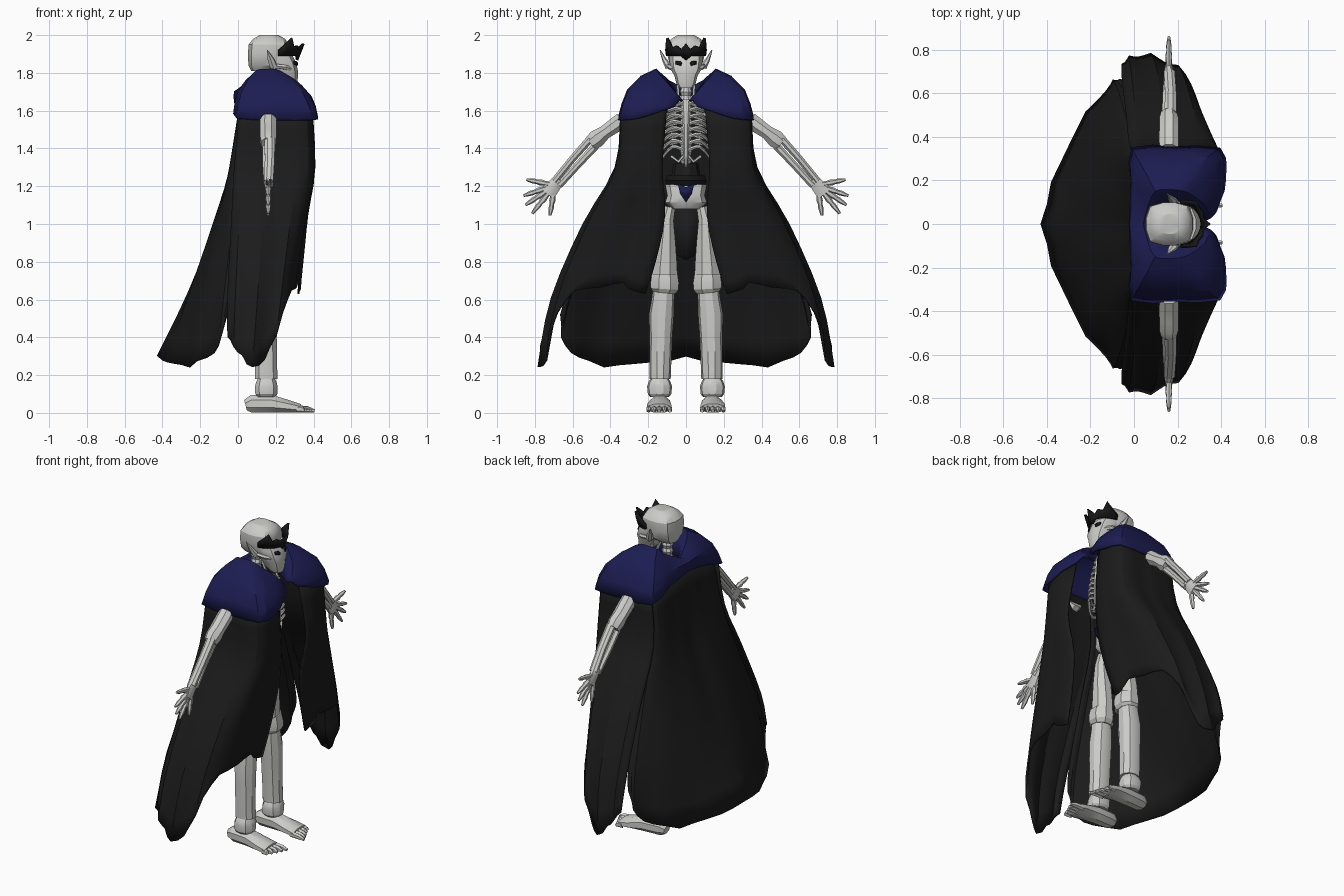
import bpy, bmesh, math, random
from mathutils import Vector as V
random.seed(4)

def material(name, col):
    m = bpy.data.materials.new(name)
    m.diffuse_color = (*col, 1)
    return m
BONE = material("bone", (0.60, 0.60, 0.58))
BLACK = material("black_cloth", (0.011, 0.011, 0.011))
DARK = material("dark_metal", (0.008, 0.008, 0.008))
BLUE = material("blue_cloth", (0.012, 0.012, 0.085))

def finish(name, bm, mat, mirror=False, thick=0, angle=30):
    bmesh.ops.recalc_face_normals(bm, faces=bm.faces)
    me = bpy.data.meshes.new(name)
    bm.to_mesh(me)
    bm.free()
    ob = bpy.data.objects.new(name, me)
    bpy.context.collection.objects.link(ob)
    me.materials.append(mat)
    bpy.ops.object.select_all(action='DESELECT')
    ob.select_set(True)
    bpy.context.view_layer.objects.active = ob
    bpy.ops.object.shade_smooth_by_angle(angle=math.radians(angle))
    if mirror:
        md = ob.modifiers.new("mirror", 'MIRROR')
        md.use_axis = (False, True, False)
    if thick:
        md = ob.modifiers.new("thickness", 'SOLIDIFY')
        md.thickness, md.offset = thick, 0
    return ob

# rings are (x, y, z, radius along axis u, radius across); p > 2 gives boxier sections
def add_tube(bm, rings, n=8, u=(1, 0, 0), p=2.0):
    pts, loops, u = [V(r[:3]) for r in rings], [], V(u)
    for i, r in enumerate(rings):
        d = (pts[min(i + 1, len(pts) - 1)] - pts[max(i - 1, 0)]).normalized()
        v = d.cross(u).normalized()
        loop = []
        for k in range(n):
            a = 2 * math.pi * (k + 0.5) / n
            c, s = math.cos(a), math.sin(a)
            f = (abs(c) ** p + abs(s) ** p) ** (-1 / p)
            loop.append(bm.verts.new(pts[i] + u * (c * f * r[3]) + v * (s * f * r[4])))
        loops.append(loop)
    for A, B in zip(loops, loops[1:]):
        for k in range(n):
            bm.faces.new((A[k], A[(k + 1) % n], B[(k + 1) % n], B[k]))
    bm.faces.new(loops[0])
    bm.faces.new(loops[-1])

def tubes(name, parts, mat=BONE, mirror=False, n=8, u=(1, 0, 0), p=2.0):
    bm = bmesh.new()
    for r in parts:
        add_tube(bm, r, n, u, p)
    return finish(name, bm, mat, mirror)

def spline(P, n):
    P, out = [V(q) for q in P], []
    Q = [2 * P[0] - P[1]] + P + [2 * P[-1] - P[-2]]
    for i in range(len(P) - 1):
        a, b, c, d = Q[i:i + 4]
        for k in range(n):
            t = k / n
            out.append(0.5 * (2 * b + (c - a) * t + (2 * a - 5 * b + 4 * c - d) * t * t
                              + (3 * b - a - 3 * c + d) * t ** 3))
    return out + [P[-1]]

# cloth: columns run from top edge to hem, neighbouring columns are blended
def cloth(name, cols, mat, rows=3, per=4, pleat=0.012, rag=0.0, thick=0.01):
    cols = [spline(c, rows) for c in cols]
    grid = [spline([c[r] for c in cols], per) for r in range(len(cols[0]))]
    bm, vs = bmesh.new(), []
    for r, line in enumerate(grid):
        f = r / (len(grid) - 1)
        row = []
        for k, q in enumerate(line):
            q = q.copy()
            if 0 < k < len(line) - 1:
                out = V((q.x - 0.15, q.y, 0)).normalized()
                q += out * pleat * f * (1 if k % 4 == 2 else -0.4 if k % 2 == 0 else 0)
                if r == len(grid) - 1:
                    q.z += random.uniform(-rag, rag)
            row.append(bm.verts.new(q))
        vs.append(row)
    for A, B in zip(vs, vs[1:]):
        for k in range(len(A) - 1):
            bm.faces.new((A[k], A[k + 1], B[k + 1], B[k]))
    return finish(name, bm, mat, True, thick, 24)

def plate(name, pts, mat, mirror=False):
    bm = bmesh.new()
    bm.faces.new([bm.verts.new(q) for q in pts])
    return finish(name, bm, mat, mirror, 0.008)

# cape: two front panels sweeping into long side strips, and a wide back sheet tucked under them
cloth("cape_front", [
    [(.35, .10, 1.63), (.39, .125, 1.3), (.36, .11, 1.05), (.335, .16, .8), (.32, .215, .63)],
    [(.39, .2, 1.62), (.405, .23, 1.3), (.36, .28, 1.05), (.335, .34, .85), (.315, .38, .70)],
    [(.36, .33, 1.6), (.37, .35, 1.3), (.335, .45, 1.05), (.29, .56, .8), (.26, .645, .58)],
    [(.21, .34, 1.6), (.22, .365, 1.3), (.2, .525, 1.0), (.17, .68, .62), (.14, .745, .29)],
    [(.09, .34, 1.6), (.08, .37, 1.3), (.06, .535, 1.0), (.04, .70, .62), (.02, .77, .285)],
    [(.01, .33, 1.6), (-.02, .355, 1.3), (-.035, .50, 1.0), (-.055, .67, .62), (-.055, .73, .4)]],
    BLACK, rag=0.025, pleat=.015)
cloth("cape_back", [
    [(.07, .315, 1.58), (.04, .34, 1.3), (.01, .47, 1.0), (-.03, .62, .65), (-.06, .665, .52)],
    [(.015, .29, 1.61), (-.03, .32, 1.3), (-.06, .42, 1.0), (-.11, .56, .62), (-.13, .61, .31)],
    [(.015, .13, 1.65), (-.04, .17, 1.3), (-.12, .22, 1.0), (-.225, .31, .62), (-.30, .36, .25)],
    [(.015, 0, 1.67), (-.035, 0, 1.28), (-.12, 0, 1.0), (-.26, 0, .64), (-.425, 0, .3)]],
    BLACK, rag=0.015)

# shoulder mantle: first point of each column is the inner neck edge, second the collar ridge
cloth("mantle", [
    [(.33, .02, 1.65), (.35, .03, 1.655), (.365, .045, 1.64), (.375, .06, 1.62)],
    [(.29, .04, 1.66), (.32, .09, 1.73), (.385, .14, 1.66), (.405, .15, 1.59)],
    [(.24, .06, 1.68), (.25, .145, 1.79), (.38, .24, 1.68), (.42, .25, 1.56)],
    [(.19, .06, 1.685), (.2, .155, 1.815), (.335, .3, 1.70), (.39, .34, 1.55)],
    [(.15, .06, 1.69), (.15, .16, 1.815), (.18, .305, 1.71), (.2, .355, 1.55)],
    [(.11, .055, 1.69), (.1, .15, 1.81), (.025, .285, 1.70), (-.005, .342, 1.56)],
    [(.08, .04, 1.69), (.07, .10, 1.76), (.0, .17, 1.70), (-.01, .2, 1.61)],
    [(.07, 0, 1.68), (.04, 0, 1.71), (-.015, 0, 1.70), (-.015, 0, 1.65)]],
    BLUE, rows=2, per=2, pleat=0.006, thick=0.012)

# skull: cranium, face and jaw
tubes("cranium", [[(.13, 0, 1.81, .06, .055), (.15, 0, 1.84, .095, .085), (.162, 0, 1.90, .11, .1),
                   (.162, 0, 1.95, .106, .098), (.165, 0, 1.98, .085, .078), (.165, 0, 2.0, .05, .045)]],
      n=12, p=3.6)
tubes("face", [[(.275, 0, 1.72, .035, .036), (.265, 0, 1.745, .05, .052), (.25, 0, 1.785, .068, .062),
                (.24, 0, 1.82, .077, .082), (.22, 0, 1.86, .086, .088), (.2, 0, 1.9, .085, .09)]],
      n=12, p=2.7)
tubes("cheekbone", [[(.295, .045, 1.815, .014, .012), (.25, .084, 1.83, .014, .014),
                     (.17, .098, 1.84, .012, .012)]], mirror=True, n=6, u=(0, 0, 1))
tubes("ear", [[(.19, .09, 1.83, .022, .02), (.175, .115, 1.87, .02, .012), (.155, .137, 1.92, .003, .003)]],
      mirror=True, n=6)
plate("eye_socket", [(.314, .022, 1.852), (.313, .028, 1.838), (.298, .054, 1.845), (.295, .055, 1.862),
                     (.306, .03, 1.862)], DARK, True)

# crown: half circlet, low over the brow, with tall horns at the front corners
bm = bmesh.new()
tops, tips = [1.955, 1.925, 1.945, 1.935, 1.985, 1.945, 1.92], [.025, 0, .01, .01, .03, .01, 0]
low, high = [], []
for i in range(-6, 7):
    a, k = math.radians(i * 14), abs(i)
    x, y = math.cos(a), math.sin(a)
    low.append(bm.verts.new((.2 + .112 * x, .1 * y, 1.89 if k else 1.868)))
    high.append(bm.verts.new((.2 + (.116 + tips[k] * 1.2) * x, (.104 + tips[k] * .5) * y, tops[k])))
for i in range(12):
    bm.faces.new((low[i], low[i + 1], high[i + 1], high[i]))
finish("crown", bm, DARK, thick=0.014, angle=20)

# spine, neck cords and rib cage
tubes("spine", [[(.13, 0, 1.1 + .02 * i, .026 if i % 2 else .034, .026 if i % 2 else .034)
                 for i in range(37)]])
tubes("neck_cord", [[(.2, .045, 1.78, .01, .008), (.25, .04, 1.66, .01, .008)]], mirror=True, n=6)
tubes("sternum", [[(.27, 0, 1.3, .008, .006), (.285, 0, 1.36, .012, .014), (.285, 0, 1.5, .012, .016),
                   (.26, 0, 1.66, .014, .03)]], n=6)
ribs = []
for i in range(8):
    z, w = 1.64 - .034 * i, .07 + .062 * math.sin(min(1, i / 5) * math.pi / 2)
    xf, drop = .268 + .002 * i, .008 * i
    path = spline([(xf, .008, z - .01), (xf - .005, w * .55, z + .006), (.2, w, z - drop),
                   (.11, w * .9, z + .01), (.1, .01, z + .04)], 3)
    ribs.append([(*q, .011, .008) for q in path])
tubes("ribs", ribs, mirror=True, n=6, u=(0, 0, 1))
tubes("costal_arch", [[(.28, .006, 1.37, .009, .009), (.27, .04, 1.33, .009, .009),
                       (.25, .08, 1.36, .009, .009)]], mirror=True, n=5)

# waist: belt, pendant, pelvis, hanging cloth
tubes("belt", [[(.15, 0, 1.2, .085, .105), (.15, 0, 1.23, .1, .112), (.15, 0, 1.26, .092, .1)]],
      DARK, n=12)
tubes("waist_wrap", [[(.15, 0, 1.24, .075, .08), (.15, 0, 1.32, .055, .065)]], BLACK, n=10)
plate("waist_pendant", [(.262, -.045, 1.215), (.266, 0, 1.195), (.262, .045, 1.215), (.26, .03, 1.16),
                        (.262, 0, 1.115), (.26, -.03, 1.16)], BLUE)
tubes("pelvis", [[(.16, 0, 1.08, .05, .075), (.16, 0, 1.115, .075, .112), (.16, 0, 1.15, .08, .1),
                  (.155, 0, 1.21, .075, .112)]], n=12, p=2.6)
plate("hanging_cloth", [(.12, -.07, 1.1), (.12, .07, 1.1), (.11, .06, .84), (.11, 0, .81), (.11, -.06, .84)],
      BLACK)

# legs
tubes("thigh", [[(.155, .085, 1.09, .035, .03), (.155, .1, 1.02, .045, .036), (.15, .105, .9, .055, .052),
                 (.145, .11, .78, .058, .066), (.145, .112, .72, .058, .07)]], mirror=True, n=8, p=2.4)
tubes("knee", [[(.148, .115, .635, .058, .06), (.152, .113, .655, .068, .076), (.152, .113, .69, .07, .078),
                (.15, .112, .735, .062, .07)]], mirror=True, n=8, p=2.6)
tubes("shin", [[(.15, .137, .18, .062, .056), (.148, .136, .26, .06, .058), (.145, .133, .4, .062, .06),
                (.145, .13, .52, .064, .066), (.146, .122, .6, .058, .06), (.147, .118, .66, .055, .056)]],
      mirror=True, n=10, p=2.3)
tubes("ankle", [[(.15, .14, .085, .05, .05), (.15, .14, .1, .06, .062), (.15, .14, .14, .062, .066),
                 (.15, .139, .165, .054, .058), (.15, .138, .19, .04, .04)]], mirror=True, n=10, p=2.4)
tubes("foot", [[(.04, .135, .04, .03, .03), (.07, .135, .048, .046, .048), (.18, .138, .048, .054, .048),
                (.27, .142, .034, .066, .034), (.33, .142, .024, .068, .024)]],
      mirror=True, n=8, u=(0, 1, 0), p=2.6)
tubes("toes", [[(.31, .088 + .027 * i, .021, .014, .02), (.37 - .007 * i, .086 + .028 * i, .018, .014, .017),
                (.405 - .014 * i, .085 + .029 * i, .01, .009, .009)] for i in range(5)],
      mirror=True, n=6, u=(0, 1, 0))

# arms
tubes("upper_arm", [[(.16, .34, 1.55, .045, .043), (.16, .38, 1.52, .047, .042), (.16, .43, 1.485, .046, .038),
                     (.16, .475, 1.45, .046, .05), (.16, .505, 1.425, .038, .042)]], mirror=True, n=8, p=2.4)
tubes("forearm", [[(.162 + s * .006, .49 + s * .018, 1.435 + s * .015, .03, .022),
                   (.162 + s * .006, .59 + s * .016, 1.325 + s * .014, .028, .02),
                   (.162, .685 + s * .013, 1.215 + s * .011, .027, .02)] for s in (-1, 1)], mirror=True)
tubes("wrist", [[(.16, .672, 1.235, .025, .032), (.16, .70, 1.2, .021, .04), (.16, .735, 1.16, .015, .046)]],
      mirror=True)

# hand: thumb and four fingers fanned from the wrist, with knuckle bumps
fingers = []
for ty, tz in ((.845, 1.235), (.86, 1.15), (.85, 1.1), (.815, 1.055), (.72, 1.045)):
    a, b = V((.16, .695, 1.205)), V((.16, ty, tz))
    b0 = a.lerp(b, .1)
    fingers.append([(*b0.lerp(b, t), r, r) for t, r in
                    ((0, .016), (.25, .013), (.45, .017), (.58, .012), (.72, .014), (.85, .011), (1, .007))])
tubes("hand_bones", fingers, mirror=True, n=6)
